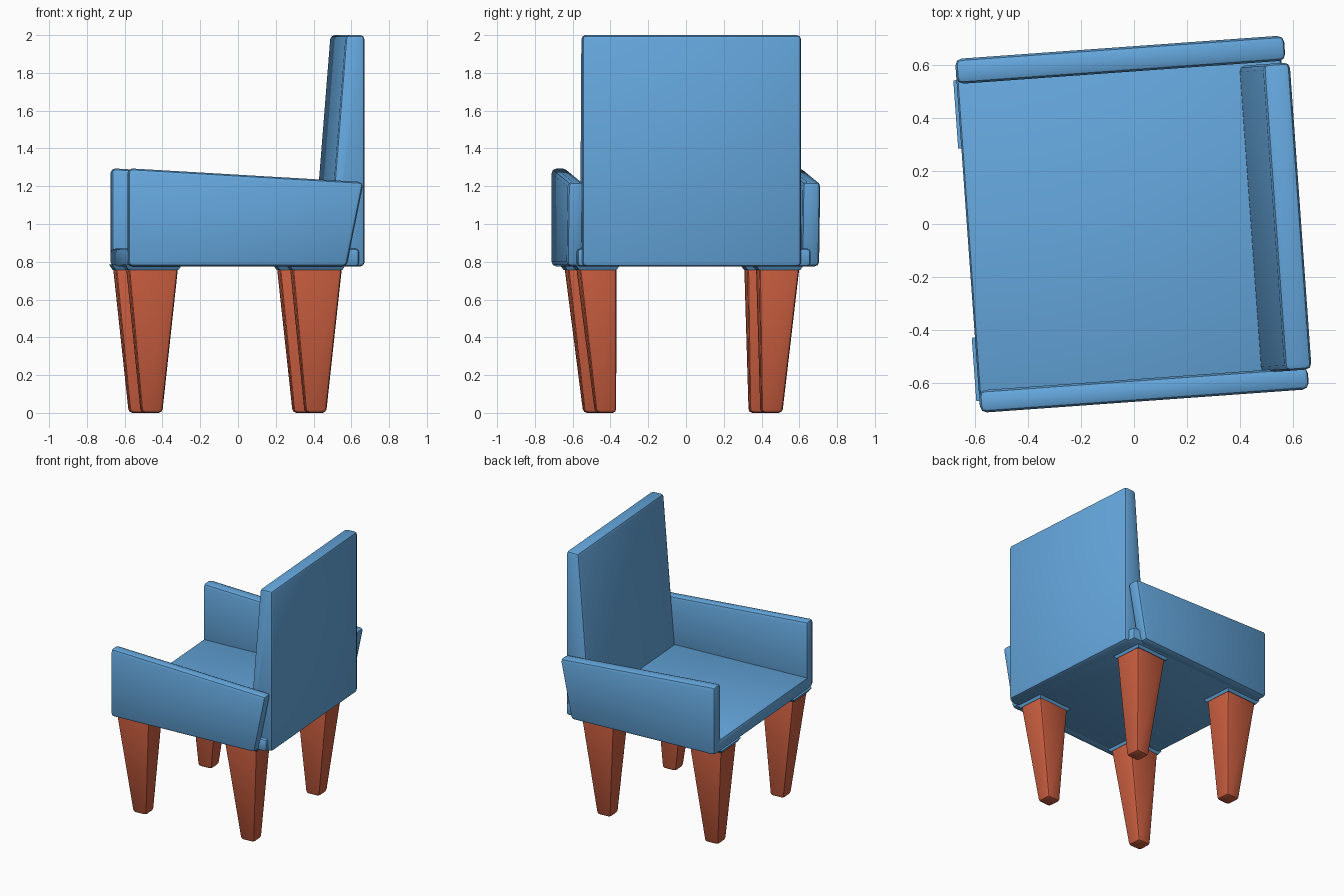
import bpy, bmesh, math
from mathutils import Matrix

if "Cube" in bpy.data.objects:
    bpy.data.objects.remove(bpy.data.objects["Cube"])

# The whole chair is turned slightly about z
TURN = Matrix.Rotation(math.radians(4.1), 4, 'Z')


def material(name, rgb):
    m = bpy.data.materials.new(name)
    m.diffuse_color = (*rgb, 1)
    m.use_nodes = True
    m.node_tree.nodes["Principled BSDF"].inputs["Base Color"].default_value = m.diffuse_color
    return m


BLUE = material("blue_fabric", (0.13, 0.39, 0.73))
RED = material("red_wood", (0.58, 0.11, 0.05))


def loft(name, loop_a, loop_b, mat, bevel):
    """Solid between two matching loops, with rounded edges."""
    bm = bmesh.new()
    a = [bm.verts.new(p) for p in loop_a]
    b = [bm.verts.new(p) for p in loop_b]
    n = len(a)
    bm.faces.new(a)
    bm.faces.new(b[::-1])
    for i in range(n):
        j = (i + 1) % n
        bm.faces.new((a[i], b[i], b[j], a[j]))
    bmesh.ops.recalc_face_normals(bm, faces=bm.faces)
    if bevel:
        bmesh.ops.bevel(bm, geom=bm.edges[:], offset=bevel, segments=2,
                        profile=0.5, affect='EDGES', clamp_overlap=True)
    bm.transform(TURN)
    me = bpy.data.meshes.new(name)
    bm.to_mesh(me)
    bm.free()
    me.materials.append(mat)
    ob = bpy.data.objects.new(name, me)
    bpy.context.collection.objects.link(ob)
    bpy.context.view_layer.objects.active = ob
    ob.select_set(True)
    bpy.ops.object.shade_smooth_by_angle(angle=math.radians(35))
    ob.select_set(False)
    return ob


def prism(name, profile, y0, y1, mat, bevel):
    """Side profile (x, z) extruded from y0 to y1."""
    return loft(name, [(x, y0, z) for x, z in profile],
                [(x, y1, z) for x, z in profile], mat, bevel)


def rect(x0, x1, y0, y1, z):
    return [(x0, y0, z), (x1, y0, z), (x1, y1, z), (x0, y1, z)]


# Seat
prism("seat", [(-0.63, 0.775), (-0.63, 0.87), (0.60, 0.87), (0.60, 0.775)],
      -0.62, 0.62, BLUE, 0.02)

# Backrest, thicker toward the seat
prism("backrest", [(0.63, 0.775), (0.63, 2.0), (0.53, 2.0), (0.44, 0.87), (0.44, 0.775)],
      -0.595, 0.567, BLUE, 0.022)

# Armrests with sloping tops and slanted rear ends
arm = [(-0.63, 0.775), (-0.63, 1.295), (0.62, 1.222), (0.53, 0.775)]
prism("right_armrest", arm, -0.67, -0.585, BLUE, 0.025)
prism("left_armrest", arm, 0.575, 0.67, BLUE, 0.025)

# Tapered legs, each with a small flared collar under the seat
# (x centre, then y range at the top and at the foot)
XS = {"front": -0.492, "back": 0.378}
YS = {"right": (-0.605, -0.405, -0.508, -0.400),
      "left": (0.352, 0.570, 0.370, 0.482)}
for end, x in XS.items():
    for side, (t0, t1, f0, f1) in YS.items():
        loft(f"{end}_{side}_leg", rect(x - 0.055, x + 0.055, f0, f1, 0.0),
             rect(x - 0.135, x + 0.135, t0, t1, 0.80), RED, 0.02)
        loft(f"{end}_{side}_leg_collar",
             rect(x - 0.133, x + 0.133, t0, t1, 0.757),
             rect(x - 0.15, x + 0.15, t0 - 0.02, t1 + 0.02, 0.785), BLUE, 0)
